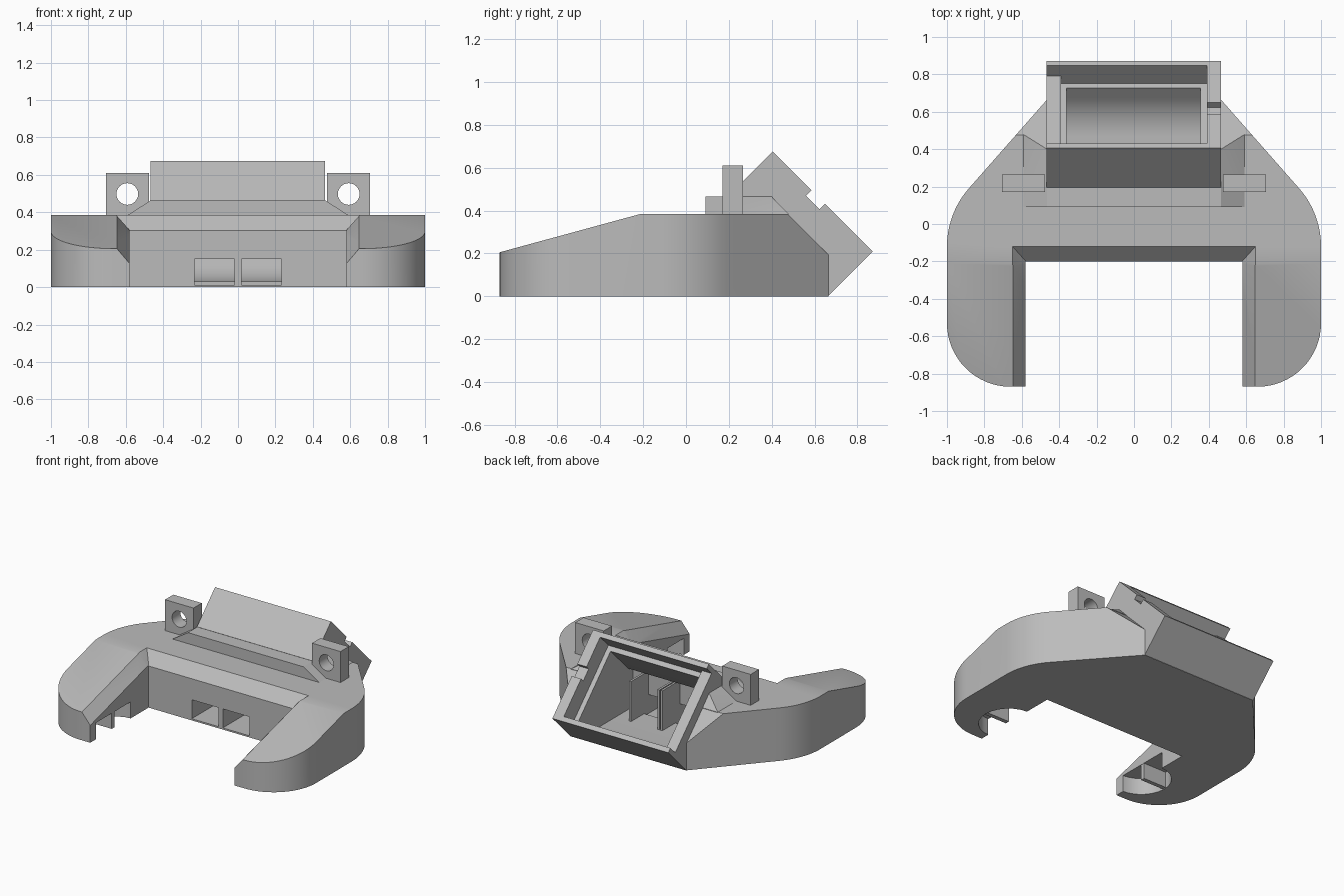
import bpy, bmesh, math
from mathutils import Vector

if "Cube" in bpy.data.objects:
    bpy.data.objects.remove(bpy.data.objects["Cube"])

grey = bpy.data.materials.new("plain grey")
grey.use_nodes = True
COLOUR = (0.5, 0.5, 0.5, 1)
grey.diffuse_color = COLOUR
grey.node_tree.nodes["Principled BSDF"].inputs["Base Color"].default_value = COLOUR


def finish(name, bm):
    bmesh.ops.recalc_face_normals(bm, faces=bm.faces)
    mesh = bpy.data.meshes.new(name)
    bm.to_mesh(mesh)
    bm.free()
    mesh.materials.append(grey)
    obj = bpy.data.objects.new(name, mesh)
    bpy.context.collection.objects.link(obj)
    return obj


def extrude(name, points, offset):
    """Closed profile swept along a straight offset."""
    bm = bmesh.new()
    face = bm.faces.new([bm.verts.new(p) for p in points])
    new = bmesh.ops.extrude_face_region(bm, geom=[face])["geom"]
    bmesh.ops.translate(bm, vec=Vector(offset),
                        verts=[v for v in new if isinstance(v, bmesh.types.BMVert)])
    return finish(name, bm)


def side_prism(name, yz, x0, x1):
    return extrude(name, [(x0, y, z) for y, z in yz], (x1 - x0, 0, 0))


def hull(name, points):
    bm = bmesh.new()
    for p in points:
        bm.verts.new(p)
    bmesh.ops.convex_hull(bm, input=bm.verts)
    return finish(name, bm)


def block(name, x0, x1, y0, y1, z0, z1):
    return side_prism(name, [(y0, z0), (y1, z0), (y1, z1), (y0, z1)], x0, x1)


def combine(target, other, operation="DIFFERENCE"):
    mod = target.modifiers.new("combine", "BOOLEAN")
    mod.operation, mod.object, mod.solver = operation, other, "EXACT"
    bpy.context.view_layer.objects.active = target
    bpy.ops.object.modifier_apply(modifier=mod.name)
    bpy.data.objects.remove(other)


def arc(cx, cy, r, a0, a1, n):
    angles = [math.radians(a0 + (a1 - a0) * i / n) for i in range(n + 1)]
    return [(cx + r * math.cos(a), cy + r * math.sin(a)) for a in angles]


def smooth(obj):
    bpy.ops.object.select_all(action="DESELECT")
    obj.select_set(True)
    bpy.context.view_layer.objects.active = obj
    bpy.ops.object.shade_smooth_by_angle(angle=math.radians(25))


# Tilted frame coordinates: u runs down the opening, w goes into it
S = math.sqrt(0.5)


def tilt(u, w):
    return (0.405 + S * (u - w), 0.675 - S * (u + w))


def tilted_block(name, u0, u1, w0, w1, x0, x1):
    corners = [tilt(u0, w0), tilt(u1, w0), tilt(u1, w1), tilt(u0, w1)]
    return side_prism(name, corners, x0, x1)


# Horseshoe body: plan outline met with side profile
TOP = 0.385
half = [(0.58, -0.2), (0.58, -0.87)]
half += arc(0.66, -0.53, 0.34, -90, 0, 16)
half += arc(0.53, -0.12, 0.47, 0, 41.7, 12)
half += [(0.465, 0.665)]
outline = half + [(-x, y) for x, y in reversed(half)]
body = extrude("body", [(x, y, 0) for x, y in outline], (0, 0, 0.6))
profile = [(-1, -0.1), (-1, 0.17), (-0.21, TOP), (0.475, TOP), (0.665, 0.195), (0.8, -0.1)]
combine(body, side_prism("profile", profile, -1.2, 1.2), "INTERSECT")

# Chamfer around the inside of the horseshoe
levels = [(-0.1, -0.09), (0.04, 0.04)]
flat, sloped = [], []
for side in (-1, 1):
    for spread, rise in levels:
        x = side * (0.65 + spread * 0.9)
        flat += [(x, y, TOP + rise * (1.14 if rise < 0 else 1))
                 for y in (-0.4, -0.12 + spread)]
        sloped += [(x, y, TOP + rise * 1.14 + min(0, (y + 0.21) * 0.272))
                   for y in (-0.95, -0.21)]
combine(body, hull("flat_chamfer", flat))
combine(body, hull("sloped_chamfer", sloped))

# Raised deck with slanted ends
deck = hull("deck", [(s * x, y, z) for s in (-1, 1) for x, y, z in (
    (0.61, 0.09, 0.36), (0.59, 0.09, TOP), (0.465, 0.09, 0.465),
    (0.465, 0.4, 0.465), (0.59, 0.478, TOP), (0.61, 0.478, 0.36))])
combine(body, deck, "UNION")

# Tilted screen housing
combine(body, tilted_block("housing", 0, 0.66, 0, 0.295, -0.468, 0.465), "UNION")
combine(body, tilted_block("recess", 0.035, 0.625, -0.05, 0.134, -0.39, 0.39))
combine(body, tilted_block("low_wall", 0.035, 0.625, -0.05, 0.078, -0.5, -0.38))
combine(body, tilted_block("notch", 0.255, 0.345, -0.05, 0.035, 0.38, 0.5))

# Hollow interior with a curved floor
floor = arc(0.465, 0.33, 0.3, -45, -90, 10)
cavity = [tilt(0.07, 0.1), tilt(0.59, 0.1)] + floor
cavity += [(0.1, 0.03), (0.1, 0.3), tilt(0.07, 0.42)]
combine(body, side_prism("cavity", cavity, -0.36, 0.355))

# Cable openings in the inner wall, and pockets under the arms
for s in (-1, 1):
    x0, x1 = sorted((s * 0.018, s * 0.232))
    combine(body, block("tunnel", x0, x1, -0.3, 0.15, 0.012, 0.15))
    ring = arc(s * 0.57, -0.605, 0.2, 0, 345, 23)
    combine(body, extrude("pocket", [(x, y, -0.05) for x, y in ring], (0, 0, 0.17)))
smooth(body)

# Ribs, fins and mounting lugs on both sides
for s, label in ((1, "left"), (-1, "right")):
    x0, x1 = sorted((s * 0.582, s * 0.79))
    block(label + "_pocket_rib", x0, x1, -0.62, -0.59, 0.005, 0.13)
    for part, x in (("inner", 0.012), ("outer", 0.24)):
        block(f"{label}_{part}_fin", s * x - 0.008, s * x + 0.008, 0.08, 0.3, 0.02, 0.32)
    x0, x1 = sorted((s * 0.477, s * 0.706))
    lug = block(label + "_lug", x0, x1, 0.17, 0.265, 0.37, 0.61)
    hole = [(x, 0.1, z) for x, z in arc(s * 0.592, 0.498, 0.058, 0, 345, 23)]
    combine(lug, extrude("hole", hole, (0, 0.3, 0)))
    smooth(lug)
